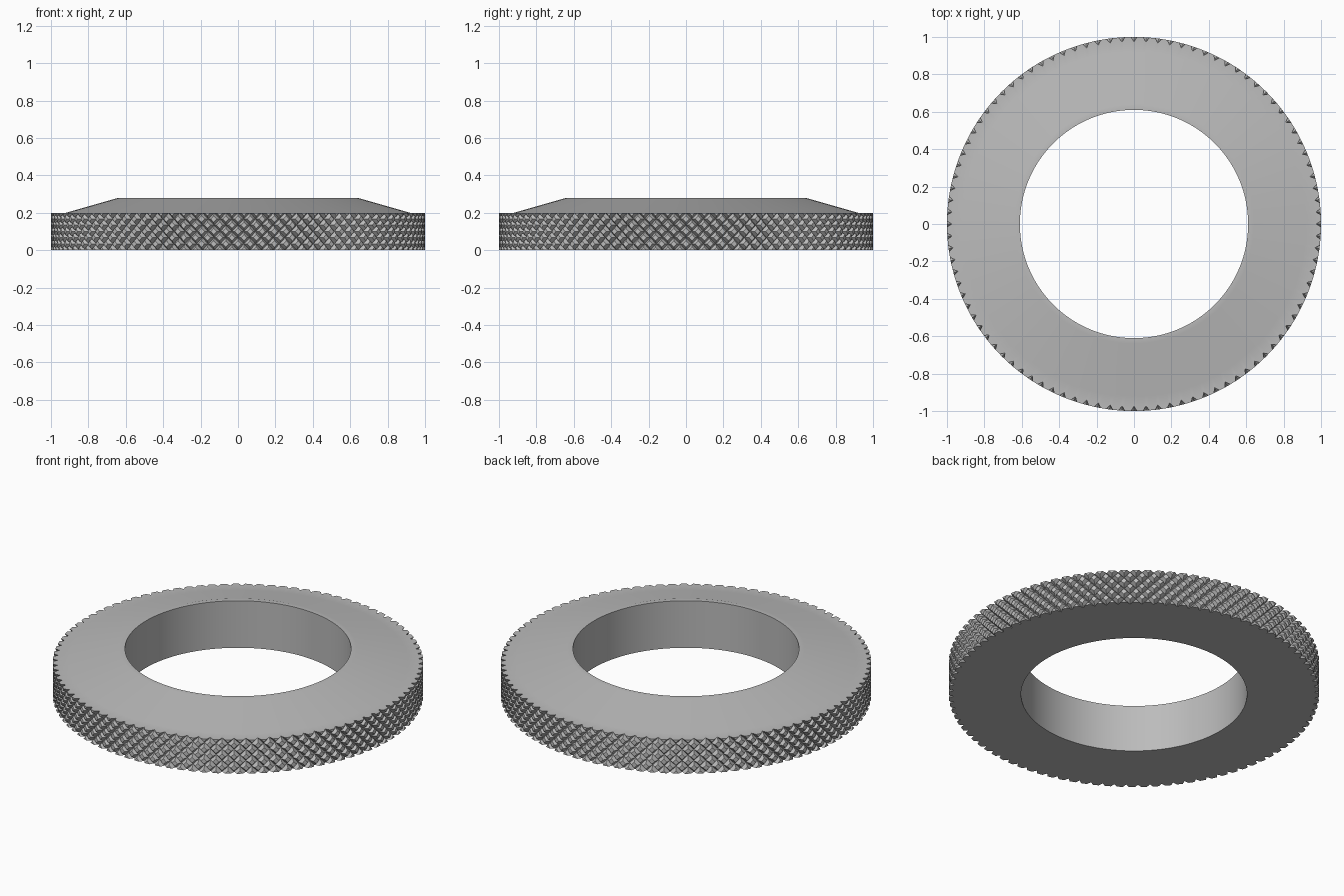
import bpy
import bmesh
import math

if "Cube" in bpy.data.objects:
    bpy.data.objects.remove(bpy.data.objects["Cube"], do_unlink=True)

# Main sizes
TEETH = 96            # knurl diamonds around the rim
ROWS = 3              # knurl diamonds up the rim
STEPS = 4             # grid cells per diamond
RIM_HEIGHT = 0.2
GROOVE_DEPTH = 0.025
GROOVE_HALF_WIDTH = 0.25   # as a fraction of one diamond

steel = bpy.data.materials.new("steel grey")
steel.use_nodes = True
colour = (0.5, 0.5, 0.5, 1)
steel.diffuse_color = colour
steel.node_tree.nodes["Principled BSDF"].inputs["Base Color"].default_value = colour


def groove(t):
    """Depth of a V groove repeating at every whole number."""
    return max(0, 1 - abs(t - round(t)) / GROOVE_HALF_WIDTH)


def rim_radius(angle, z):
    """Rim surface cut by two crossing sets of helical grooves."""
    around = angle / math.tau * TEETH
    up = z / RIM_HEIGHT * ROWS
    return 1 - GROOVE_DEPTH * max(groove(around + up), groove(around - up))


# Closed cross-section: rim going up, sloped top, then the bore
levels = ROWS * STEPS
rim = [(1.0, RIM_HEIGHT * i / levels) for i in range(levels + 1)]
profile = rim + [(0.92, RIM_HEIGHT), (0.64, 0.28), (0.61, 0.28), (0.61, 0)]

# Turn the cross-section around the axis
bm = bmesh.new()
segments = TEETH * STEPS
rings = []
for s in range(segments):
    a = math.tau * s / segments
    rings.append([bm.verts.new((r * math.cos(a), r * math.sin(a), z)) for r, z in profile])

rim_faces = []
for s in range(segments):
    here, after = rings[s], rings[(s + 1) % segments]
    for i in range(len(profile)):
        j = (i + 1) % len(profile)
        face = bm.faces.new((here[i], after[i], after[j], here[j]))
        if i < levels:
            rim_faces.append(face)

# Knurl: split rim cells along both diagonals, then press in the grooves
bmesh.ops.poke(bm, faces=rim_faces)
for v in bm.verts:
    if v.co.xy.length > 0.95:
        angle = math.atan2(v.co.y, v.co.x)
        r = rim_radius(angle, v.co.z)
        v.co.x, v.co.y = r * math.cos(angle), r * math.sin(angle)

bmesh.ops.recalc_face_normals(bm, faces=bm.faces)
mesh = bpy.data.meshes.new("knurled_ring")
bm.to_mesh(mesh)
bm.free()
mesh.materials.append(steel)
ring = bpy.data.objects.new("knurled_ring", mesh)
bpy.context.collection.objects.link(ring)

# Smooth bore and top, crisp knurl edges
bpy.ops.object.select_all(action="DESELECT")
ring.select_set(True)
bpy.context.view_layer.objects.active = ring
bpy.ops.object.shade_smooth_by_angle(angle=math.radians(30))
